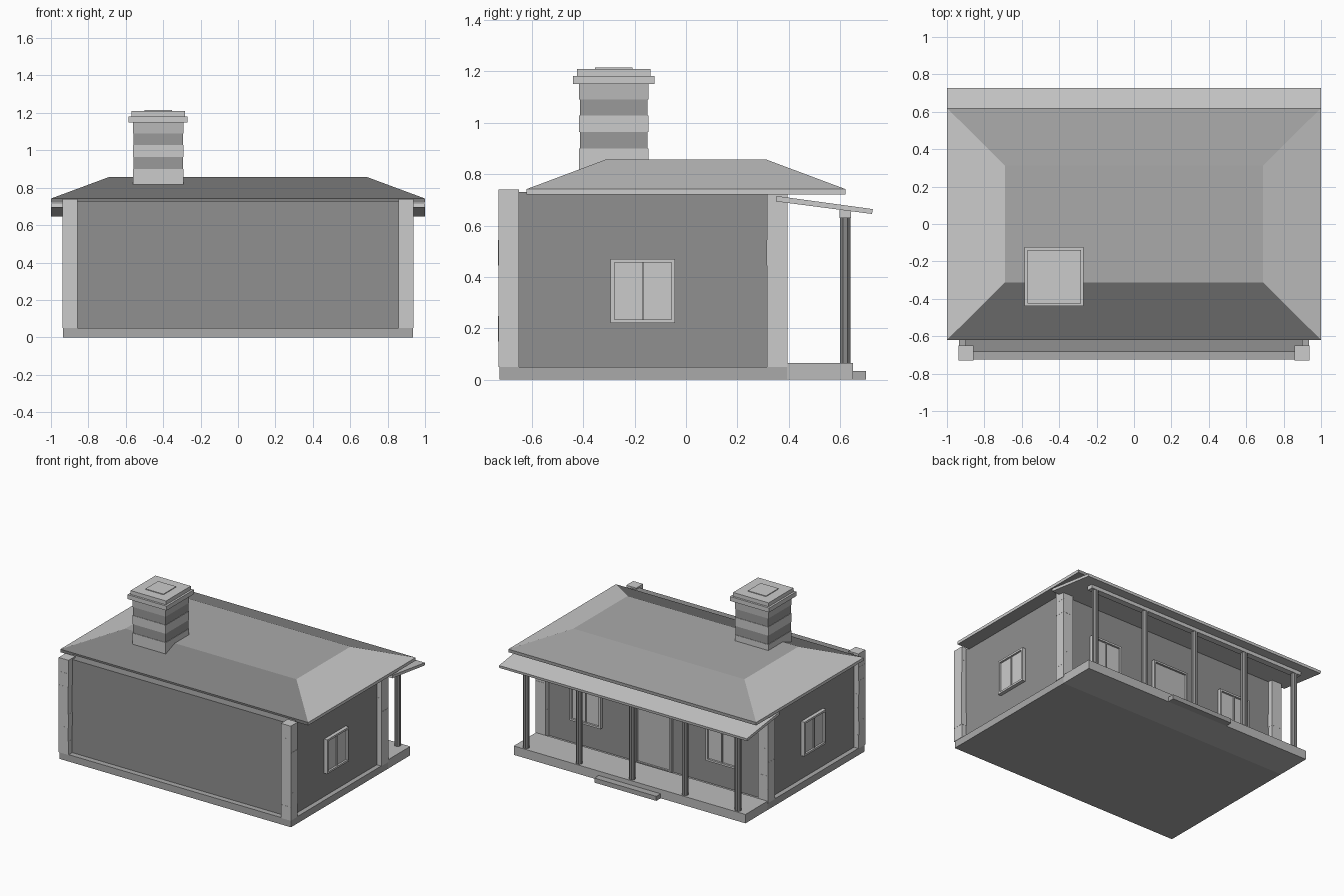
import bpy, bmesh, math, random

if "Cube" in bpy.data.objects:
    bpy.data.objects.remove(bpy.data.objects["Cube"])

random.seed(4)


def grey(v):
    """Material of one grey tone, made once per tone."""
    name = "grey_%02d" % round(v * 100)
    m = bpy.data.materials.get(name) or bpy.data.materials.new(name)
    m.diffuse_color = (v, v, v, 1)
    m.use_nodes = True
    m.node_tree.nodes["Principled BSDF"].inputs["Base Color"].default_value = m.diffuse_color
    return m


def finish(name, bm, tone):
    bmesh.ops.recalc_face_normals(bm, faces=bm.faces)
    me = bpy.data.meshes.new(name)
    bm.to_mesh(me)
    bm.free()
    me.materials.append(grey(tone))
    ob = bpy.data.objects.new(name, me)
    bpy.context.collection.objects.link(ob)
    return ob


def box(name, x, y, z, tone):
    """Box from (min, max) pairs."""
    bm = bmesh.new()
    bmesh.ops.create_cube(bm, size=1)
    for v in bm.verts:
        v.co = [r[0] if c < 0 else r[1] for c, r in zip(v.co, (x, y, z))]
    return finish(name, bm, tone)


def around(c, h):
    return (c - h, c + h)


def framed_panel(name, pos, angle, w, z0, z1, leaves, tone):
    """Window or door: raised border and sunken leaves; local +y is outward."""
    h, t = w / 2, 0.014
    parts = [
        box(name + "_sill", (-h, h), (-0.01, 0.026), (z0, z0 + t), tone),
        box(name + "_head", (-h, h), (-0.01, 0.026), (z1 - t, z1), tone),
    ]
    for s in (-1, 1):
        parts.append(box(name + "_jamb", around(s * (h - t / 2), t / 2),
                         (-0.01, 0.026), (z0 + t, z1 - t), tone))
    lw = (w - 2 * t) / leaves
    for i in range(leaves):
        a = -h + t + i * lw
        parts.append(box(name + "_leaf", (a, a + lw), (-0.01, 0.012),
                         (z0 + t, z1 - t), tone))
    for i in range(1, leaves):
        parts.append(box(name + "_mullion", around(-h + t + i * lw, 0.004),
                         (-0.01, 0.02), (z0 + t, z1 - t), tone))
    for p in parts:
        p.location = pos
        p.rotation_euler.z = angle


# Foundation, porch floor and step
box("foundation", (-0.935, 0.935), (-0.725, 0.393), (0, 0.05), 0.40)
box("porch_floor", (-0.935, 0.935), (0.393, 0.65), (0, 0.065), 0.50)
box("porch_step", (-0.25, 0.25), (0.65, 0.70), (0, 0.033), 0.40)

# House walls
box("walls", (-0.90, 0.90), (-0.685, 0.355), (0.05, 0.73), 0.28)

# Stacked stone corners
for sx in (-1, 1):
    for cy in (-0.69, 0.355):
        for i in range(7):
            z = 0.05 + i * 0.0986
            j = random.uniform(-0.001, 0.001)
            box("corner_stone", around(sx * 0.898 + j, 0.04), around(cy + j, 0.04),
                (z, z + 0.0986), 0.52)

# Hipped roof with flat top; slopes and top differ in tone
bm = bmesh.new()
rings = []
for hx, hy, z in ((1, 0.62, 0.72), (1, 0.62, 0.742), (0.69, 0.312, 0.857)):
    rings.append([bm.verts.new((sx * hx, sy * hy, z))
                  for sx, sy in ((-1, -1), (1, -1), (1, 1), (-1, 1))])
bm.faces.new(rings[0])
bm.faces.new(rings[-1])
for a, b in zip(rings, rings[1:]):
    for i in range(4):
        k = (i + 1) % 4
        bm.faces.new((a[i], a[k], b[k], b[i]))
roof = finish("roof", bm, 0.40)
for tone in (0.22, 0.62, 0.34):
    roof.data.materials.append(grey(tone))
for p in roof.data.polygons:
    n = p.normal
    if abs(n.x) > 0.2:
        p.material_index = 2
    elif n.y < -0.2:
        p.material_index = 1
    elif n.y > 0.2:
        p.material_index = 3

# Sloping porch roof: side profile swept across the width
bm = bmesh.new()
profile = ((0.35, 0.694), (0.724, 0.645), (0.727, 0.664), (0.353, 0.715))
f = bm.faces.new([bm.verts.new((-1, y, z)) for y, z in profile])
ext = bmesh.ops.extrude_face_region(bm, geom=[f])
bmesh.ops.translate(bm, vec=(2, 0, 0),
                    verts=[g for g in ext["geom"] if isinstance(g, bmesh.types.BMVert)])
finish("porch_roof", bm, 0.52)

# Porch beam and posts
box("porch_beam", (-0.90, 0.90), (0.597, 0.642), (0.63, 0.66), 0.52)
for i in range(5):
    bm = bmesh.new()
    bmesh.ops.create_cone(bm, cap_ends=True, segments=8, radius1=0.023,
                          radius2=0.023, depth=0.57)
    post = finish("porch_post", bm, 0.25)
    post.location = (-0.855 + i * 0.4275, 0.62, 0.348)
    post.rotation_euler.z = math.pi / 8

# Windows and door
for s in (-1, 1):
    framed_panel("side_window", (s * 0.90, -0.168, 0), -s * math.pi / 2,
                 0.25, 0.22, 0.47, 2, 0.58)
    framed_panel("porch_window", (s * 0.55, 0.355, 0), 0, 0.25, 0.22, 0.47, 2, 0.58)
framed_panel("door", (0, 0.355, 0), 0, 0.29, 0.05, 0.48, 1, 0.50)

# Chimney: alternating courses, cap slabs and flue cover
cx, cy = -0.427, -0.281
levels = (0.76, 0.90, 0.965, 1.028, 1.09, 1.15)
tones = (0.58, 0.32, 0.58, 0.32, 0.48)
for i, (a, b) in enumerate(zip(levels, levels[1:])):
    h = 0.135 if i % 2 == 0 else 0.132
    box("chimney_course", around(cx, h), around(cy, h), (a, b), tones[i])
for name, h, a, b in (("chimney_cap", 0.158, 1.15, 1.182),
                      ("chimney_cap_top", 0.143, 1.182, 1.21),
                      ("flue_cover", 0.073, 1.21, 1.215)):
    box(name, around(cx, h), around(cy, h), (a, b), 0.60)
